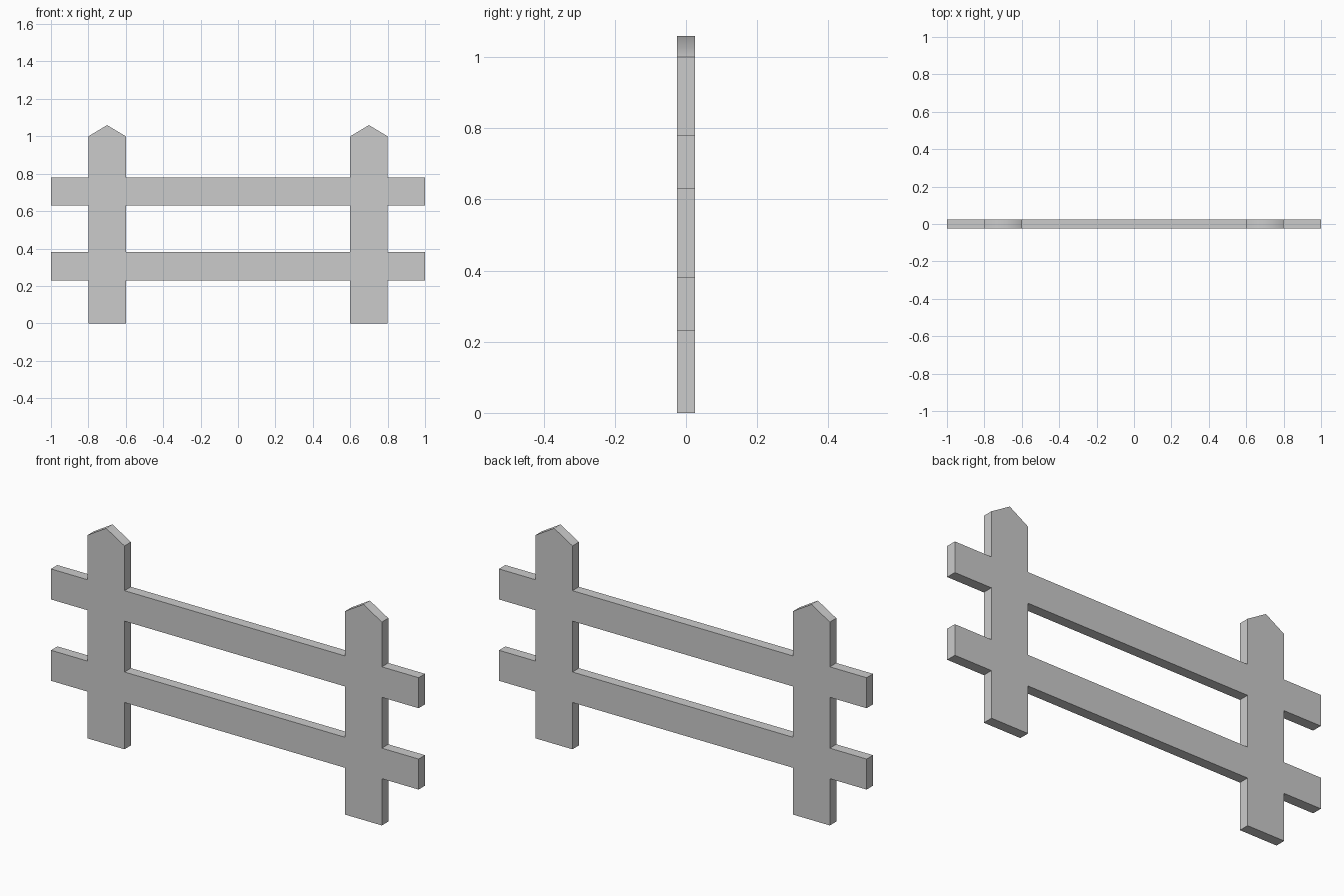
import bpy
import bmesh

if "Cube" in bpy.data.objects:
    bpy.data.objects.remove(bpy.data.objects["Cube"])

HALF_DEPTH = 0.025
POST_IN, POST_OUT = 0.6, 0.8


def extrude_profiles(name, profiles):
    """Extrude closed x-z outlines through the fence thickness."""
    bm = bmesh.new()
    for points in profiles:
        face = bm.faces.new([bm.verts.new((x, -HALF_DEPTH, z)) for x, z in points])
        back = bmesh.ops.extrude_face_region(bm, geom=[face], use_keep_orig=True)["geom"]
        bmesh.ops.translate(bm, vec=(0, 2 * HALF_DEPTH, 0),
                            verts=[g for g in back if isinstance(g, bmesh.types.BMVert)])
    bmesh.ops.recalc_face_normals(bm, faces=bm.faces)
    # Only the sloped faces of a pointed top are shaded as one soft ridge
    for f in bm.faces:
        f.smooth = 0.1 < f.normal.z < 0.95
    for e in bm.edges:
        e.smooth = all(f.smooth for f in e.link_faces)
    mesh = bpy.data.meshes.new(name)
    bm.to_mesh(mesh)
    bm.free()
    obj = bpy.data.objects.new(name, mesh)
    bpy.context.collection.objects.link(obj)
    return obj


def rect(x0, x1, z0, z1):
    return [(x0, z0), (x1, z0), (x1, z1), (x0, z1)]


# Pointed posts
for side, cx in (("left", -0.7), ("right", 0.7)):
    extrude_profiles(f"{side}_post", [[
        (cx - 0.1, 0), (cx + 0.1, 0), (cx + 0.1, 1.0), (cx, 1.06), (cx - 0.1, 1.0)]])

# Rails, flush with the posts: a centre span and two stub ends each
for label, z0, z1 in (("lower", 0.23, 0.38), ("upper", 0.63, 0.78)):
    extrude_profiles(f"{label}_rail", [
        rect(-1, -POST_OUT, z0, z1),
        rect(-POST_IN, POST_IN, z0, z1),
        rect(POST_OUT, 1, z0, z1)])
